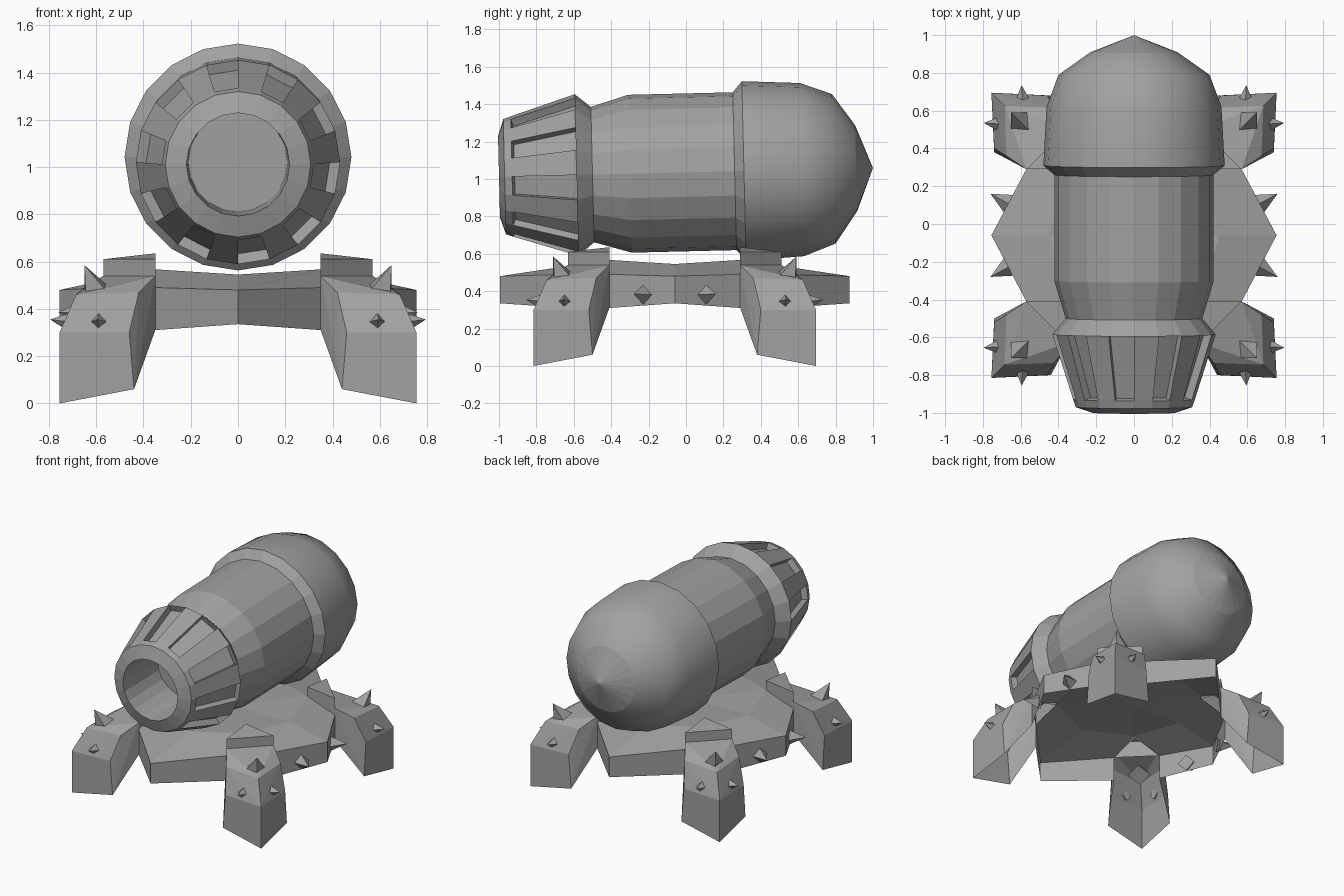
import bpy, bmesh, math
from mathutils import Vector

if "Cube" in bpy.data.objects:
    bpy.data.objects.remove(bpy.data.objects["Cube"])

metal = bpy.data.materials.new("grey_metal")
metal.diffuse_color = (0.36, 0.36, 0.36, 1)
metal.use_nodes = True
metal.node_tree.nodes["Principled BSDF"].inputs["Base Color"].default_value = metal.diffuse_color
SIDES = 20
CY = -0.06  # y centre of the base


def finish(bm, name, loc=(0, 0, 0)):
    me = bpy.data.meshes.new(name)
    bm.to_mesh(me)
    bm.free()
    me.materials.append(metal)
    ob = bpy.data.objects.new(name, me)
    ob.location = loc
    bpy.context.collection.objects.link(ob)
    return ob


def hull(points, name, is_open=None):
    """Convex part; faces whose normal passes is_open are left out."""
    bm = bmesh.new()
    for p in points:
        bm.verts.new(p)
    bmesh.ops.convex_hull(bm, input=bm.verts[:])
    bmesh.ops.dissolve_limit(bm, angle_limit=0.03, verts=bm.verts[:], edges=bm.edges[:])
    bmesh.ops.recalc_face_normals(bm, faces=bm.faces[:])
    bm.normal_update()
    if is_open:
        gone = [f for f in bm.faces if is_open(f.normal)]
        bmesh.ops.delete(bm, geom=gone, context='FACES')
    return finish(bm, name, (0, CY, 0))


def spike(base, tip, r, name):
    """Four-sided pyramid, one base corner pointing up."""
    base, tip = Vector(base), Vector(tip)
    d = (tip - base).normalized()
    side = d.cross(Vector((0, 0, 1))).normalized()
    up = side.cross(d)
    hull([tip] + [base + v * r for v in (side, up, -side, -up)], name)


# Cannon barrel: (y, radius) profile turned around the y axis
profile = [(-0.62, 0.0), (-0.62, 0.21), (-1.0, 0.218), (-0.97, 0.308), (-0.93, 0.322),
           (-0.585, 0.432), (-0.5, 0.362), (-0.3, 0.422), (0.26, 0.422), (0.31, 0.48),
           (0.62, 0.463), (0.79, 0.40), (0.91, 0.23), (1.0, 0.0)]
bm = bmesh.new()
rings = []
for y, r in profile:
    if r == 0:
        rings.append([bm.verts.new((0, y, 0))] * SIDES)
    else:
        angles = [2 * math.pi * k / SIDES for k in range(SIDES)]
        rings.append([bm.verts.new((r * math.sin(a), y, r * math.cos(a))) for a in angles])
slots = []
for i in range(len(rings) - 1):
    for k in range(SIDES):
        j = (k + 1) % SIDES
        quad = [rings[i][k], rings[i][j], rings[i + 1][j], rings[i + 1][k]]
        f = bm.faces.new(list(dict.fromkeys(quad)))
        f.smooth = 9 <= i < 12
        if i == 4 and k % 2:
            slots.append(f)
bmesh.ops.recalc_face_normals(bm, faces=bm.faces[:])
# Sunken slots around the muzzle
for f in bmesh.ops.extrude_discrete_faces(bm, faces=slots)["faces"]:
    bmesh.ops.translate(bm, verts=f.verts[:], vec=f.normal * -0.045)
bmesh.ops.recalc_face_normals(bm, faces=bm.faces[:])
barrel = finish(bm, "cannon_barrel", (0, 0, 1.035))
barrel.rotation_euler.x = 0.024

# Base platform: hollow shell, open below and towards the legs
outer = [(0.755, 0, 0.335, 0.48), (0.57, 0.35, 0.31, 0.49),
         (0.35, 0.57, 0.31, 0.49), (0, 0.935, 0.335, 0.48)]
inner = [(0.45, 0, 0.545), (0.35, 0.35, 0.567), (0.35, 0.35, 0.567), (0, 0.5, 0.545)]


def ring_of(q):
    """Repeat one quarter outline around all four corners."""
    half = q + [(-p[0], *p[1:]) for p in q[-2::-1]]
    return half + [(p[0], -p[1], *p[2:]) for p in half[-2:0:-1]]


bm = bmesh.new()
out, inn = ring_of(outer), ring_of(inner)
low = [bm.verts.new((x, y, a)) for x, y, a, b in out]
high = [bm.verts.new((x, y, b)) for x, y, a, b in out]
top = [bm.verts.new(p) for p in inn]
mid_top = bm.verts.new((0, 0, 0.545))
n = len(out)
for k in range(n):
    j = (k + 1) % n
    if k % 3 == 1:  # leg opening
        continue
    bm.faces.new((low[k], low[j], high[j], high[k]))
    bm.faces.new((high[k], high[j], top[j], top[k]))
    bm.faces.new((top[k], top[j], mid_top))
bmesh.ops.remove_doubles(bm, verts=bm.verts[:], dist=0.0005)
finish(bm, "base_platform", (0, CY, 0))

# Four hollow corner legs with top plates and spikes
for sx in (-1, 1):
    for sy in (-1, 1):
        inward = Vector((-sx, -sy, 0)).normalized()

        def c(x, y, z):
            return (x * sx, y * sy, z)

        def both(x, y, z):
            return [c(x, y, z), c(y, x, z)]

        leg = [c(0.755, 0.755, 0), c(0.755, 0.755, 0.3), c(0.685, 0.685, 0.46),
               c(0.35, 0.35, 0.54)]
        for p in ((0.74, 0.44, 0.06), (0.74, 0.46, 0.3), (0.675, 0.42, 0.47),
                  (0.57, 0.35, 0.31), (0.57, 0.35, 0.49), (0.57, 0.35, 0.54)):
            leg += both(*p)
        hull(leg, "leg", lambda v: v.dot(inward) > 0.45 or v.z < -0.5 or v.z > 0.97)
        hull([c(0.35, 0.35, 0.55), c(0.35, 0.35, 0.635)] + both(0.57, 0.35, 0.49)
             + both(0.57, 0.35, 0.61), "leg_top_plate", lambda v: v.z < -0.5)
        spike(c(0.595, 0.595, 0.455), c(0.65, 0.65, 0.585), 0.078, "large_leg_spike")
        for b, t in zip(both(0.72, 0.59, 0.345), both(0.795, 0.595, 0.355)):
            spike(b, t, 0.036, "small_leg_spike")
        spike(c(0.65, 0.16, 0.38), c(0.76, 0.22, 0.385), 0.06, "platform_spike")
